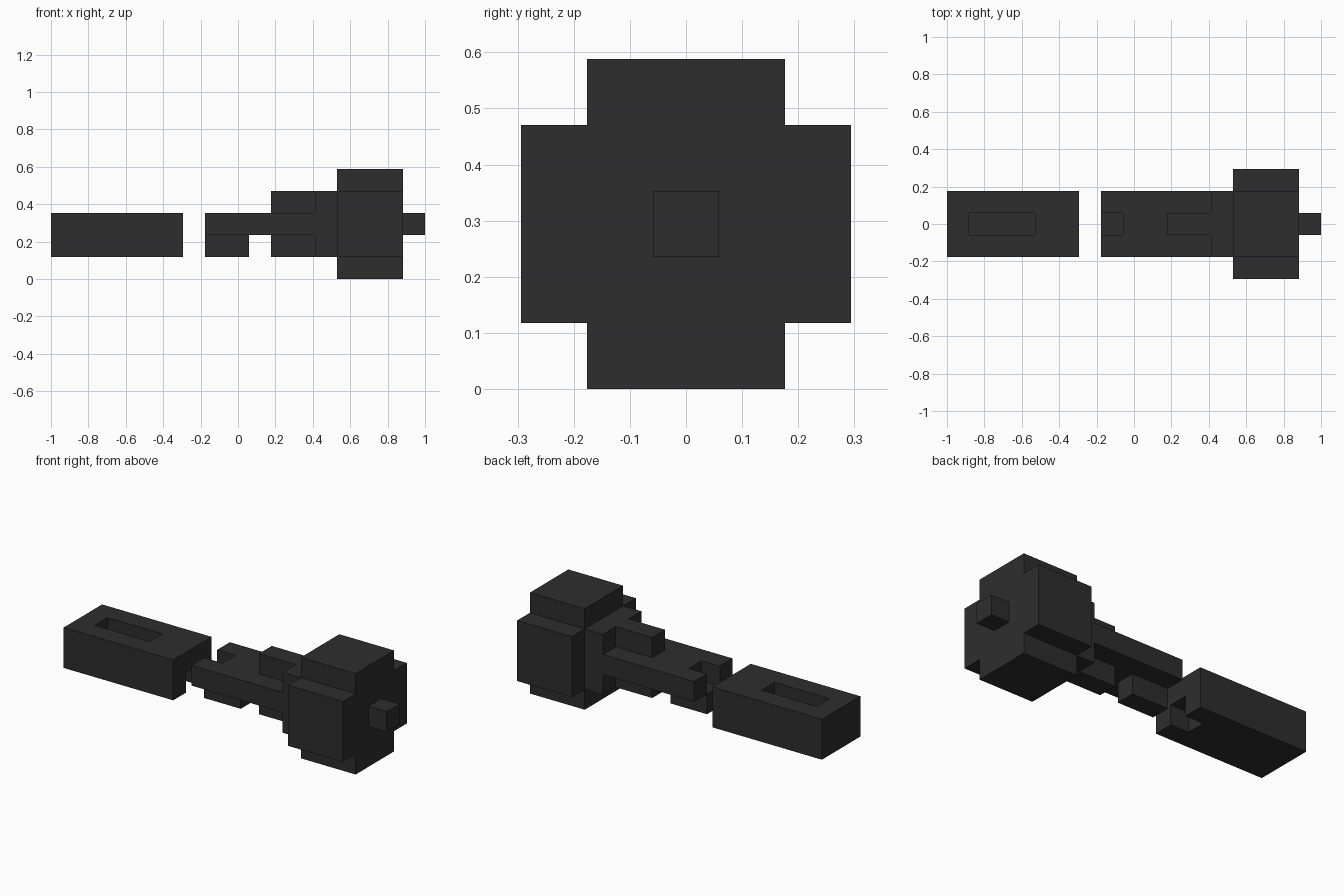
import bpy, bmesh

if "Cube" in bpy.data.objects:
    bpy.data.objects.remove(bpy.data.objects["Cube"])

U = 2 / 17  # one grid block; the model is 17 x 5 x 5 blocks

mat = bpy.data.materials.new("charcoal")
mat.diffuse_color = (0.027, 0.027, 0.027, 1)
mat.use_nodes = True
mat.node_tree.nodes["Principled BSDF"].inputs["Base Color"].default_value = mat.diffuse_color


def to_world(p):
    return (-1 + p[0] * U, (p[1] - 2.5) * U, p[2] * U)


def prism(name, outline, extrude):
    """Extrude a closed planar outline (block units) along a vector."""
    bm = bmesh.new()
    face = bm.faces.new([bm.verts.new(to_world(p)) for p in outline])
    out = bmesh.ops.extrude_face_region(bm, geom=[face], use_keep_orig=True)
    verts = [g for g in out["geom"] if isinstance(g, bmesh.types.BMVert)]
    bmesh.ops.translate(bm, verts=verts, vec=[c * U for c in extrude])
    bmesh.ops.recalc_face_normals(bm, faces=bm.faces)
    me = bpy.data.meshes.new(name)
    bm.to_mesh(me)
    bm.free()
    me.materials.append(mat)
    ob = bpy.data.objects.new(name, me)
    bpy.context.collection.objects.link(ob)
    return ob


def box(name, lo, hi):
    (x0, y0, z0), (x1, y1, z1) = lo, hi
    return prism(name, [(x0, y0, z0), (x1, y0, z0), (x1, y1, z0), (x0, y1, z0)],
                 (0, 0, z1 - z0))


def cut(target, cutter):
    """Subtract the cutter for good, then remove it."""
    cutter.hide_render = True
    mod = target.modifiers.new("cut", 'BOOLEAN')
    mod.operation, mod.solver, mod.object = 'DIFFERENCE', 'EXACT', cutter
    deps = bpy.context.evaluated_depsgraph_get()
    me = bpy.data.meshes.new_from_object(target.evaluated_get(deps))
    target.modifiers.clear()
    target.data = me
    bpy.data.objects.remove(cutter)


# Rear block with a pocket on top and a notch under its front end
rear = box("rear_block", (0, 1, 1), (6, 4, 3))
cut(rear, box("pocket_cutter", (1, 2, 2), (4, 3, 3.5)))
cut(rear, box("notch_cutter", (5, 2, 0.5), (6.5, 3, 2)))

# Flat shaft with a forked end
prism("shaft", [(7, 1, 2), (12, 1, 2), (12, 4, 2), (7, 4, 2),
                (7, 3, 2), (8, 3, 2), (8, 2, 2), (7, 2, 2)], (0, 0, 1))
box("shaft_foot", (7, 2, 1), (9, 3, 2))

# Ribs above and below the shaft
for side, z in (("lower", 1), ("upper", 3)):
    box(side + "_rib", (10, 2, z), (12, 3, z + 1))

# Collar, cross-shaped head and end peg
box("collar", (12, 1, 1), (13, 4, 4))
cross = [(1, 0), (4, 0), (4, 1), (5, 1), (5, 4), (4, 4),
         (4, 5), (1, 5), (1, 4), (0, 4), (0, 1), (1, 1)]
prism("head", [(13, y, z) for y, z in cross], (3, 0, 0))
box("peg", (16, 2, 2), (17, 3, 3))
